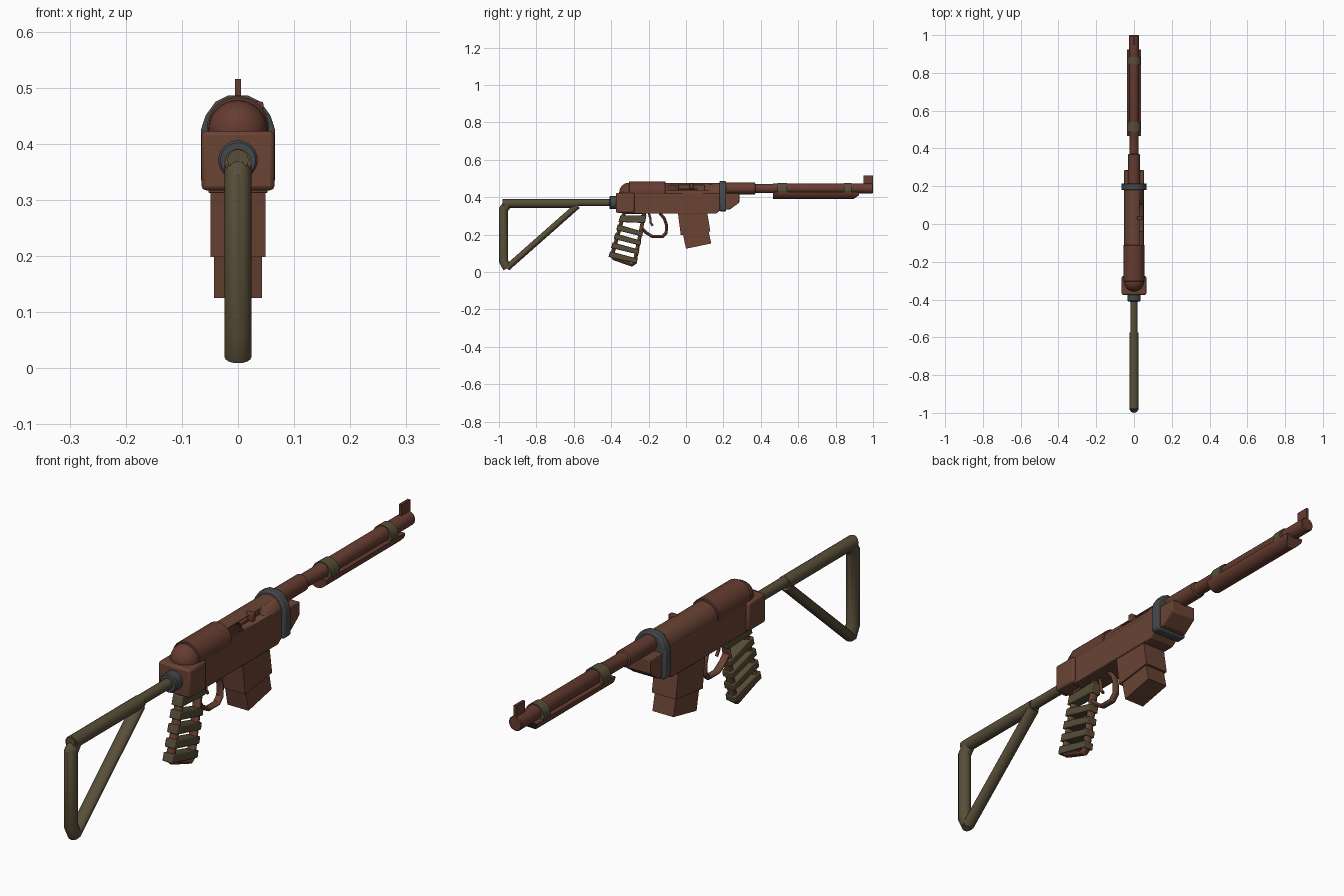
import bpy, bmesh, math
from mathutils import Vector, Matrix

if "Cube" in bpy.data.objects:
    bpy.data.objects.remove(bpy.data.objects["Cube"])


def material(name, col):
    m = bpy.data.materials.new(name)
    m.diffuse_color = (*col, 1)
    m.use_nodes = True
    m.node_tree.nodes["Principled BSDF"].inputs["Base Color"].default_value = m.diffuse_color
    return m


BODY = material("brown body", (0.142, 0.056, 0.034))
RED = material("red brown metal", (0.130, 0.045, 0.030))
OLIVE = material("olive wrap", (0.098, 0.076, 0.040))
GREY = material("dark grey", (0.060, 0.066, 0.071))


def finish(name, bm, mat, bevel=0):
    bmesh.ops.recalc_face_normals(bm, faces=bm.faces)
    me = bpy.data.meshes.new(name)
    bm.to_mesh(me)
    bm.free()
    ob = bpy.data.objects.new(name, me)
    bpy.context.collection.objects.link(ob)
    me.materials.append(mat)
    if bevel:
        b = ob.modifiers.new("bevel", 'BEVEL')
        b.width, b.segments = bevel, 2
    bpy.ops.object.select_all(action='DESELECT')
    ob.select_set(True)
    bpy.context.view_layer.objects.active = ob
    bpy.ops.object.shade_smooth_by_angle(angle=math.radians(35))
    return ob


def extrude(name, pts, mat, bevel=0):
    """Closed solid between two matching loops: pts = (loop_a, loop_b)."""
    bm = bmesh.new()
    a, b = [[bm.verts.new(p) for p in loop] for loop in pts]
    bm.faces.new(a)
    bm.faces.new(b)
    for i in range(len(a)):
        j = (i + 1) % len(a)
        bm.faces.new((a[i], a[j], b[j], b[i]))
    return finish(name, bm, mat, bevel)


def side_plate(name, yz, w, mat, bevel=0):
    return extrude(name, [[(s * w, y, z) for y, z in yz] for s in (-1, 1)], mat, bevel)


def section(name, xz, y0, y1, mat, bevel=0):
    return extrude(name, [[(x, y, z) for x, z in xz] for y in (y0, y1)], mat, bevel)


def arc(rx, rz, z, a0, a1, n=24):
    return [(rx * math.cos(math.radians(a0 + (a1 - a0) * i / n)),
             z + rz * math.sin(math.radians(a0 + (a1 - a0) * i / n))) for i in range(n + 1)]


def lathe(name, yr, z, mat, n=32):
    """Turned part along y from (y, radius) points."""
    bm = bmesh.new()
    rings = [[bm.verts.new((r * math.cos(2 * math.pi * i / n), y, z + r * math.sin(2 * math.pi * i / n)))
              for i in range(n)] for y, r in yr]
    for a, b in zip(rings, rings[1:]):
        for i in range(n):
            j = (i + 1) % n
            bm.faces.new((a[i], a[j], b[j], b[i]))
    bm.faces.new(rings[0])
    bm.faces.new(rings[-1])
    return finish(name, bm, mat)


def tube(name, yz, r, mat, xr=None, cyclic=False, n=16):
    """Tube in the centre plane following (y, z) points with mitred corners."""
    bm = bmesh.new()
    P = [Vector((0, y, z)) for y, z in yz]
    k, rings = len(P), []
    for i, p in enumerate(P):
        d1 = (p - P[i - 1]).normalized() if i or cyclic else (P[1] - p).normalized()
        d2 = (P[(i + 1) % k] - p).normalized() if i < k - 1 or cyclic else d1
        t = (d1 + d2).normalized()
        side = Vector((0, -t.z, t.y)) / max(0.5, t.dot(d1))
        rings.append([bm.verts.new(p + Vector((xr or r, 0, 0)) * math.cos(2 * math.pi * j / n)
                                   + side * r * math.sin(2 * math.pi * j / n)) for j in range(n)])
    for i in range(k if cyclic else k - 1):
        a, b = rings[i], rings[(i + 1) % k]
        for j in range(n):
            m = (j + 1) % n
            bm.faces.new((a[j], a[m], b[m], b[j]))
    if not cyclic:
        bm.faces.new(rings[0])
        bm.faces.new(rings[-1])
    return finish(name, bm, mat)


def box(name, lo, hi, mat, bevel=0):
    return section(name, [(lo[0], lo[2]), (hi[0], lo[2]), (hi[0], hi[2]), (lo[0], hi[2])],
                   lo[1], hi[1], mat, bevel)


# Folding wire stock
tube("stock_rod", [(-0.98, 0.371), (-0.39, 0.371)], 0.019, OLIVE)
tube("stock_top_tube", [(-0.975, 0.367), (-0.575, 0.367)], 0.024, OLIVE)
tube("stock_butt", [(-0.955, 0.362), (-0.976, 0.335), (-0.976, 0.06), (-0.955, 0.02)], 0.024, OLIVE)
tube("stock_strut", [(-0.957, 0.022), (-0.58, 0.355)], 0.017, OLIVE, xr=0.024)
lathe("stock_collar", [(-0.41, 0.031), (-0.405, 0.035), (-0.36, 0.035)], 0.371, GREY)

# Receiver
box("rear_block", (-0.065, -0.375, 0.317), (0.065, -0.275, 0.423), BODY, 0.008)
side_plate("receiver", [(-0.29, 0.312), (0.16, 0.312), (0.19, 0.335), (0.235, 0.335),
                        (0.285, 0.372), (0.285, 0.423), (-0.29, 0.423)], 0.053, BODY, 0.003)
top = section("receiver_top", arc(0.052, 0.054, 0.422, 0, 180), -0.29, 0.2, BODY)
cutter = box("port_cutter", (0.018, -0.04, 0.437), (0.09, 0.1, 0.466), BODY)
cutter.hide_render = True
cutter.hide_set(True)
cut = top.modifiers.new("port", 'BOOLEAN')
cut.object, cut.solver = cutter, 'EXACT'
box("bolt", (0.0, -0.038, 0.442), (0.027, 0.06, 0.456), RED, 0.003)
box("bolt_handle", (0.015, 0.02, 0.445), (0.045, 0.04, 0.475), RED, 0.003)
lathe("rear_cover", [(-0.305, 0.052), (-0.302, 0.055), (-0.113, 0.055), (-0.11, 0.052)], 0.43, RED)
lathe("rear_dome", [(-0.305 - 0.052 * math.cos(math.radians(a)), 0.052 * math.sin(math.radians(a)) + 0.0005)
                    for a in range(0, 91, 9)], 0.425, RED)

# Strap around the front of the receiver
half = [(0.058, 0.325), (0.066, 0.333), (0.066, 0.425), (0.058, 0.45), (0.04, 0.475), (0.018, 0.486)]
section("front_strap", half + [(-x, z) for x, z in reversed(half)], 0.18, 0.215, GREY, 0.004)

# Barrel, handguard and sight
lathe("barrel", [(0.19, 0.031), (0.368, 0.031), (0.372, 0.025), (0.465, 0.025), (0.47, 0.027),
                 (0.996, 0.027), (1.0, 0.024)], 0.447, RED)
guard = arc(0.037, 0.037, 0.428, 180, 360)
extrude("handguard", [[(x, 0.465, z) for x, z in guard],
                      [(x, 0.925 - max(0, 0.41 - z) * 1.5, z) for x, z in guard]], RED)
for i, (a, b) in enumerate([(0.49, 0.54), (0.845, 0.885)]):
    lathe(f"barrel_wrap_{i + 1}", [(a, 0.038), (b, 0.038)], 0.439, OLIVE)
box("front_sight", (-0.005, 0.948, 0.46), (0.005, 1.0, 0.515), RED)

# Magazine
side_plate("magazine_well", [(-0.045, 0.33), (0.112, 0.33), (0.13, 0.218), (-0.028, 0.198)], 0.049, BODY)
side_plate("magazine", [(-0.018, 0.21), (0.118, 0.23), (0.135, 0.153), (0.0, 0.125)], 0.043, BODY)

# Trigger and guard
tube("trigger_guard", [(-0.235, 0.235), (-0.215, 0.212), (-0.18, 0.19), (-0.125, 0.19), (-0.106, 0.21),
                       (-0.104, 0.25), (-0.115, 0.285), (-0.14, 0.315)], 0.008, BODY, xr=0.014)
tube("trigger", [(-0.2, 0.32), (-0.19, 0.285), (-0.19, 0.265), (-0.178, 0.247)], 0.006, RED)

# Skeleton grip with wrapped bands
tube("grip_frame", [(-0.33, 0.32), (-0.395, 0.09), (-0.385, 0.073), (-0.29, 0.04), (-0.275, 0.05),
                    (-0.222, 0.32)], 0.010, BODY, xr=0.017, cyclic=True)


def rear(z):
    return -0.352 + (z - 0.3) * 0.285


def front(z):
    return -0.212 + (z - 0.3) * 0.205


def grip_band(name, zr, hr, zf, hf):
    side_plate(name, [(rear(zr), zr), (front(zf), zf), (front(zf + hf), zf + hf),
                      (rear(zr + hr), zr + hr)], 0.021, OLIVE, 0.003)


grip_band("grip_wrap_top", 0.268, 0.035, 0.262, 0.042)
for i in range(4):
    z = 0.225 - 0.048 * i
    grip_band(f"grip_wrap_{i + 1}", z, 0.03, z - 0.035, 0.026)
